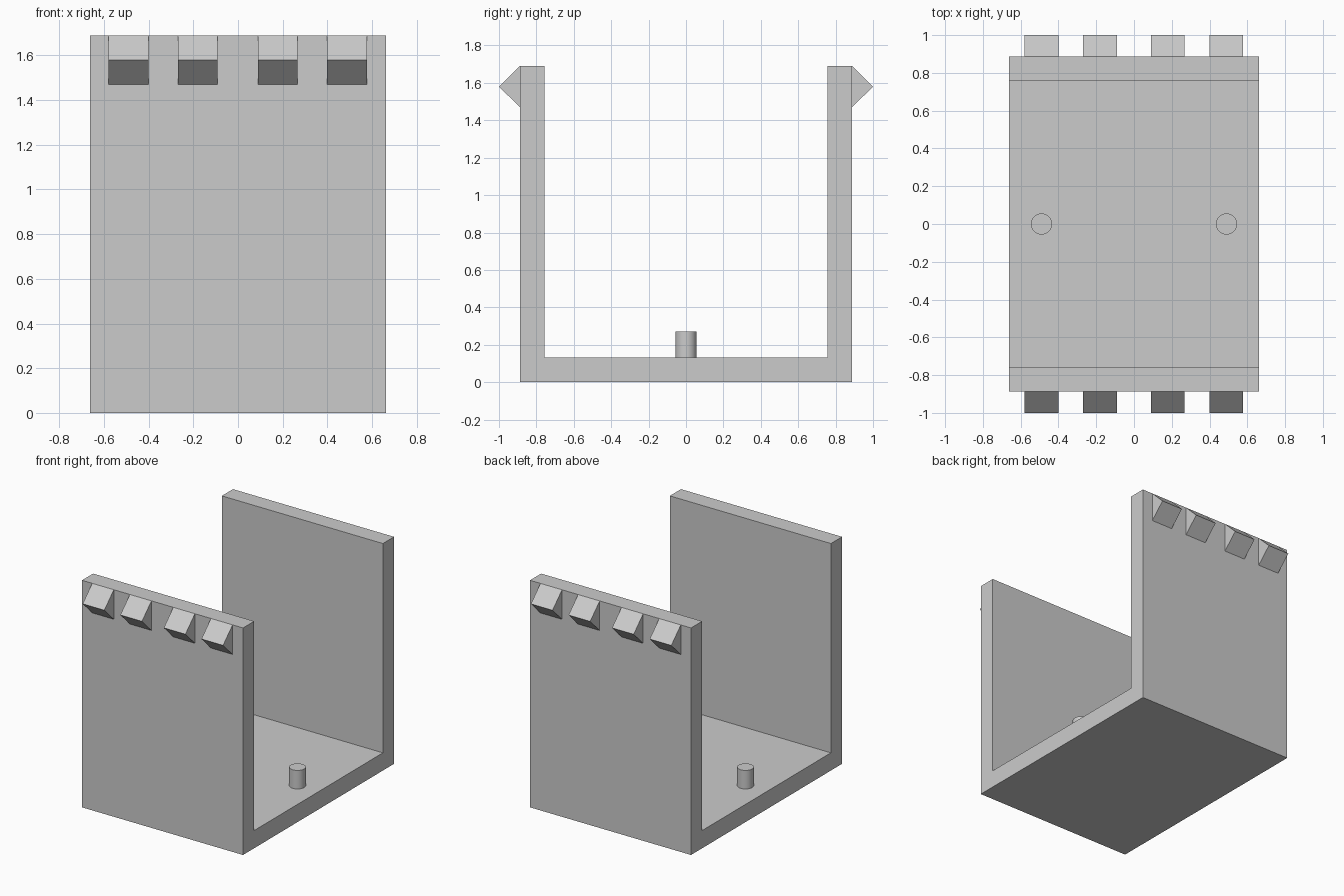
import bpy
import bmesh

old = bpy.data.objects.get("Cube")
if old:
    bpy.data.objects.remove(old, do_unlink=True)

grey = bpy.data.materials.new("light_grey")
grey.use_nodes = True
colour = (0.6, 0.6, 0.6, 1)
grey.diffuse_color = colour
grey.node_tree.nodes["Principled BSDF"].inputs["Base Color"].default_value = colour

HALF_WIDTH, OUTER, INNER = 0.663, 0.888, 0.757
HEIGHT, FLOOR = 1.69, 0.132


def extrude_profile(name, profile, x0, x1):
    """Extrude a (y, z) outline along x from x0 to x1."""
    bm = bmesh.new()
    face = bm.faces.new([bm.verts.new((x0, y, z)) for y, z in profile])
    result = bmesh.ops.extrude_face_region(bm, geom=[face])
    moved = [v for v in result["geom"] if isinstance(v, bmesh.types.BMVert)]
    bmesh.ops.translate(bm, verts=moved, vec=(x1 - x0, 0, 0))
    bmesh.ops.recalc_face_normals(bm, faces=bm.faces)
    mesh = bpy.data.meshes.new(name)
    bm.to_mesh(mesh)
    bm.free()
    mesh.materials.append(grey)
    obj = bpy.data.objects.new(name, mesh)
    bpy.context.collection.objects.link(obj)
    return obj


# U-shaped body: floor and two walls
right_half = [(OUTER, 0), (OUTER, HEIGHT), (INNER, HEIGHT), (INNER, FLOOR)]
left_half = [(-y, z) for y, z in reversed(right_half)]
extrude_profile("channel_body", right_half + left_half, -HALF_WIDTH, HALF_WIDTH)

# Wedge-shaped snap teeth along the top of both walls
for side, label in ((-1, "front"), (1, "back")):
    wedge = [(side * OUTER, HEIGHT), (side * 1.0, 1.58), (side * OUTER, 1.47)]
    for i, x in enumerate((-0.49, -0.18, 0.178, 0.488)):
        extrude_profile(f"{label}_snap_tooth_{i + 1}", wedge, x - 0.089, x + 0.089)

# Locating pegs on the floor
for x, label in ((-0.49, "right"), (0.49, "left")):
    bpy.ops.mesh.primitive_cylinder_add(
        vertices=48, radius=0.056, depth=0.27 - FLOOR,
        location=(x, 0, (0.27 + FLOOR) / 2))
    peg = bpy.context.object
    peg.name = f"{label}_peg"
    peg.data.materials.append(grey)
    bpy.ops.object.shade_smooth_by_angle()
